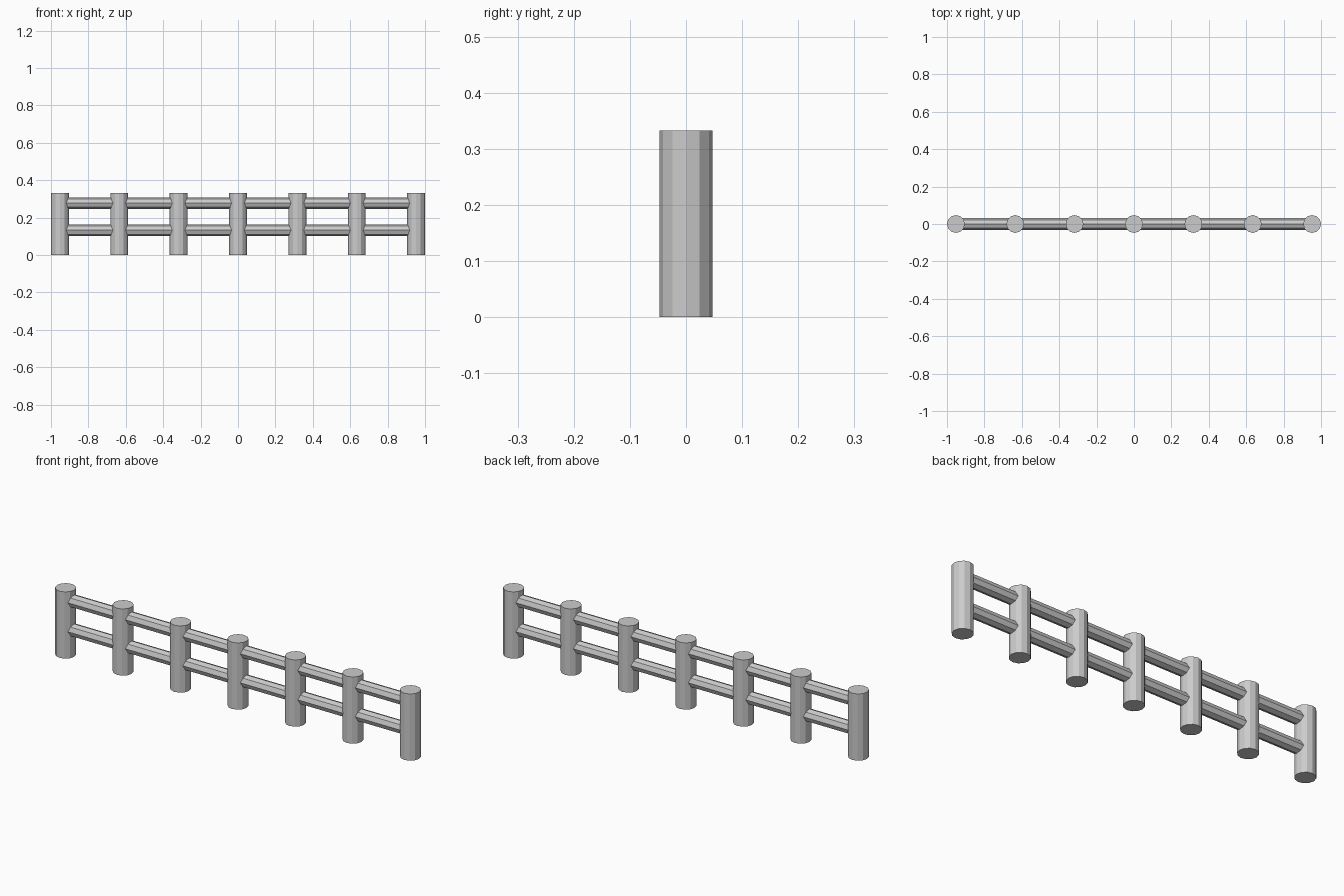
import bpy
from math import pi

if "Cube" in bpy.data.objects:
    bpy.data.objects.remove(bpy.data.objects["Cube"])

POST_R, POST_H, END_X = 0.0476, 0.333, 0.9524
RAIL_R = 0.031


def cylinder(name, sides, radius, length, location, rotation=(0, 0, 0)):
    bpy.ops.mesh.primitive_cylinder_add(vertices=sides, radius=radius, depth=length,
                                        location=location, rotation=rotation)
    bpy.context.object.name = name


# Seven evenly spaced twelve-sided posts
for i in range(7):
    x = -END_X + i * END_X / 3
    cylinder(f"post_{i + 1}", 12, POST_R, POST_H, (x, 0, POST_H / 2))

# Two eight-sided rails running through the posts
for name, z in (("lower_rail", 0.133), ("upper_rail", 0.278)):
    cylinder(name, 8, RAIL_R, 2 * END_X, (0, 0, z), (0, pi / 2, 0))
